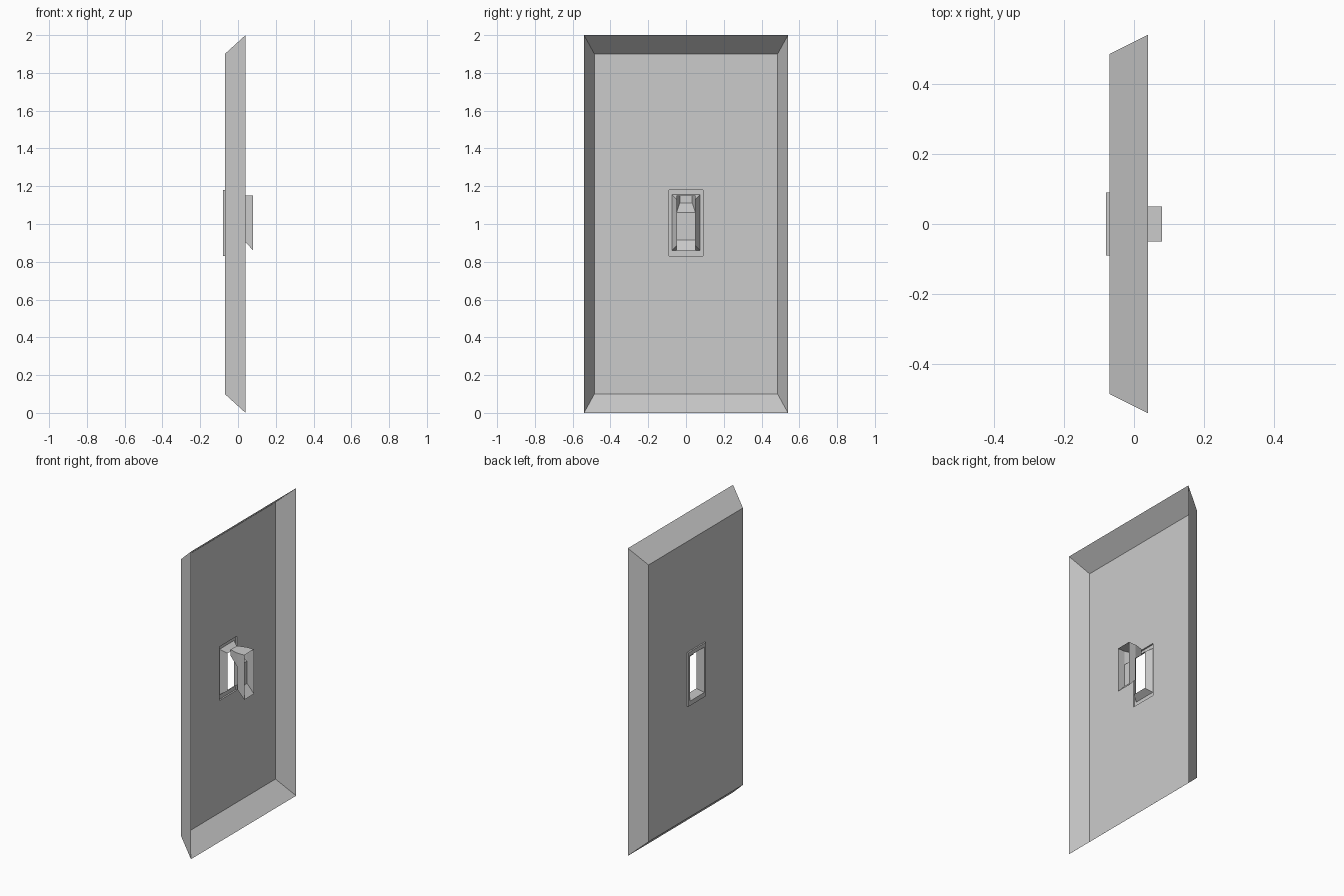
import bpy, bmesh

if "Cube" in bpy.data.objects:
    bpy.data.objects.remove(bpy.data.objects["Cube"])


def finish(name, bm):
    bmesh.ops.recalc_face_normals(bm, faces=bm.faces)
    mesh = bpy.data.meshes.new(name)
    bm.to_mesh(mesh)
    bm.free()
    obj = bpy.data.objects.new(name, mesh)
    bpy.context.collection.objects.link(obj)
    return obj


def rect_shell(name, rings):
    """Bridge a chain of rectangles given as (x, half_width, z_low, z_high)."""
    bm = bmesh.new()
    loops = [[bm.verts.new(p) for p in ((x, -w, a), (x, w, a), (x, w, b), (x, -w, b))]
             for x, w, a, b in rings]
    for l0, l1 in zip(loops, loops[1:]):
        for i in range(4):
            j = (i + 1) % 4
            bm.faces.new((l0[i], l0[j], l1[j], l1[i]))
    return finish(name, bm)


# Door skin: flared edge and flat panel, open where the handle frame sits
rect_shell("door_panel", [
    (0.04, 0.54, 0.0, 2.0),
    (-0.07, 0.485, 0.10, 1.90),
    (-0.07, 0.09, 0.83, 1.18),
])

# Raised handle frame with a funnel leading through the door
rect_shell("handle_frame", [
    (-0.07, 0.09, 0.83, 1.18),
    (-0.08, 0.09, 0.83, 1.18),
    (-0.08, 0.075, 0.86, 1.155),
    (-0.04, 0.05, 0.885, 1.13),
])

# Handle cup: open to the front, narrowing to a neck at the top
profile = [  # x, half width, z
    (0.08, 0.05, 0.86),
    (0.03, 0.05, 0.915),
    (0.03, 0.05, 1.06),
    (-0.03, 0.033, 1.11),
    (-0.03, 0.033, 1.15),
    (0.03, 0.05, 1.15),
    (0.08, 0.05, 1.15),
]
bm = bmesh.new()
left = [bm.verts.new((x, -w, z)) for x, w, z in profile]
right = [bm.verts.new((x, w, z)) for x, w, z in profile]
for i in range(len(profile) - 1):
    bm.faces.new((left[i], left[i + 1], right[i + 1], right[i]))
for side in (left, right):
    bm.faces.new([side[i] for i in (0, 1, 2, 5, 6)])
    bm.faces.new([side[i] for i in (2, 3, 4, 5)])
finish("handle_cup", bm)
